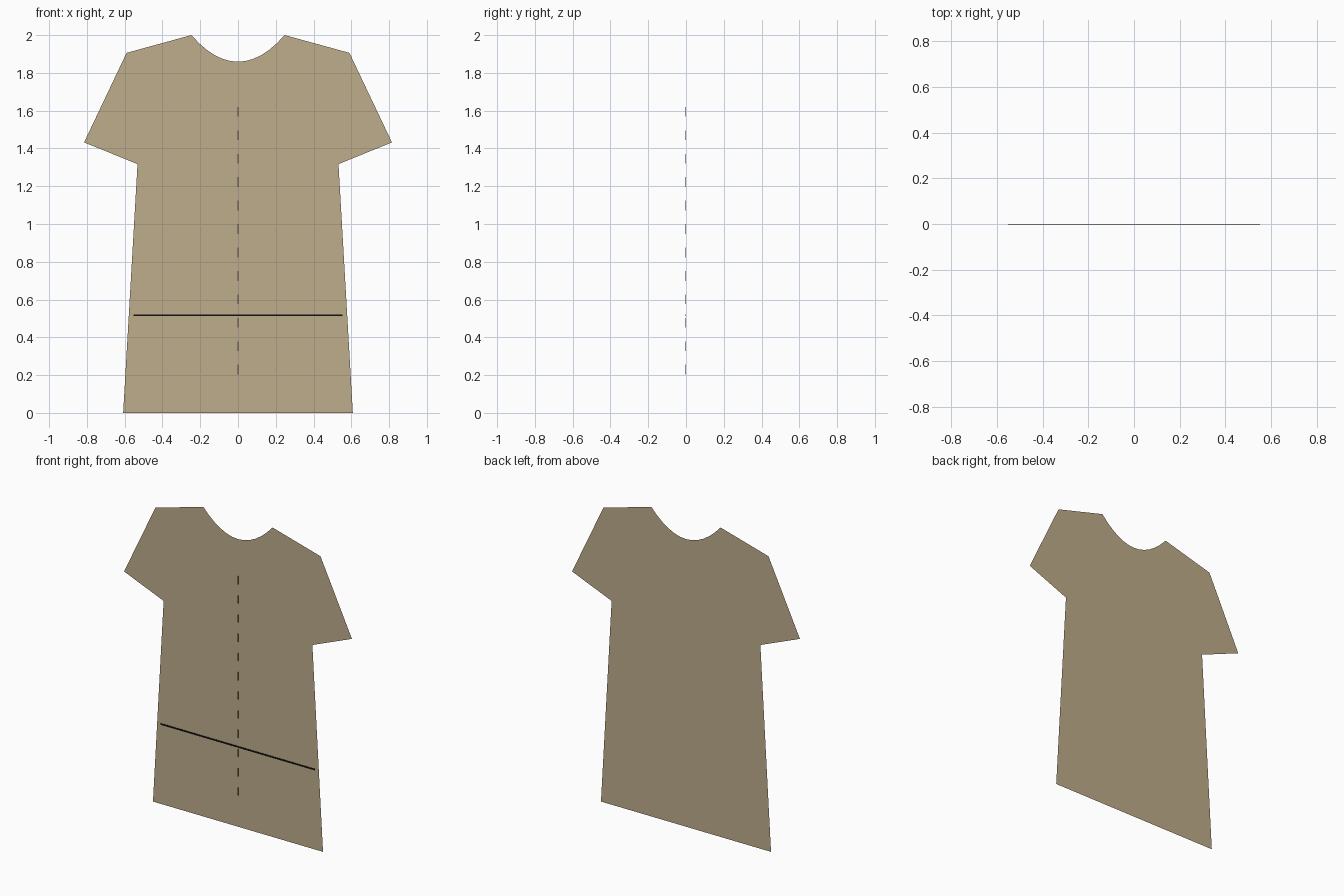
import bpy, bmesh

if "Cube" in bpy.data.objects:
    bpy.data.objects.remove(bpy.data.objects["Cube"])


def material(name, color):
    m = bpy.data.materials.new(name)
    m.diffuse_color = (*color, 1)
    m.use_nodes = True
    m.node_tree.nodes["Principled BSDF"].inputs["Base Color"].default_value = m.diffuse_color
    return m


def add_object(name, bm, mat):
    mesh = bpy.data.meshes.new(name)
    bm.to_mesh(mesh)
    bm.free()
    mesh.materials.append(mat)
    ob = bpy.data.objects.new(name, mesh)
    bpy.context.collection.objects.link(ob)
    return ob


def strips(name, boxes, mat):
    """Thin flat bars lying just in front of the cloth: (x, z, width, height)."""
    bm = bmesh.new()
    for x, z, w, h in boxes:
        verts = bmesh.ops.create_cube(bm, size=1)["verts"]
        bmesh.ops.scale(bm, vec=(w, 0.002, h), verts=verts)
        bmesh.ops.translate(bm, vec=(x, -0.002, z), verts=verts)
    return add_object(name, bm, mat)


cloth = material("tan_cloth", (0.52, 0.42, 0.26))
black = material("black_line", (0.005, 0.005, 0.005))
brown = material("dark_brown_line", (0.07, 0.055, 0.045))

# Shirt panel: right half outline, neckline as a quadratic curve, then mirrored
side = [(0.608, 0), (0.532, 1.317), (0.815, 1.432), (0.59, 1.906)]
N = 12
neck = []
for i in range(N + 1):
    t = i / N
    neck.append((0.247 * (1 - 2 * t),
                 2.0 * ((1 - t) ** 2 + t ** 2) + 1.718 * 2 * t * (1 - t)))
outline = side + neck + [(-x, z) for x, z in reversed(side)]

bm = bmesh.new()
bm.faces.new([bm.verts.new((x, 0, z)) for x, z in outline])
add_object("shirt_panel", bm, cloth)

# Solid waist line
strips("waist_line", [(0, 0.517, 1.105, 0.01)], black)

# Dashed centre line
strips("centre_dashes",
       [(0, 0.229 + 0.1241 * i, 0.006, 0.052) for i in range(12)], brown)
